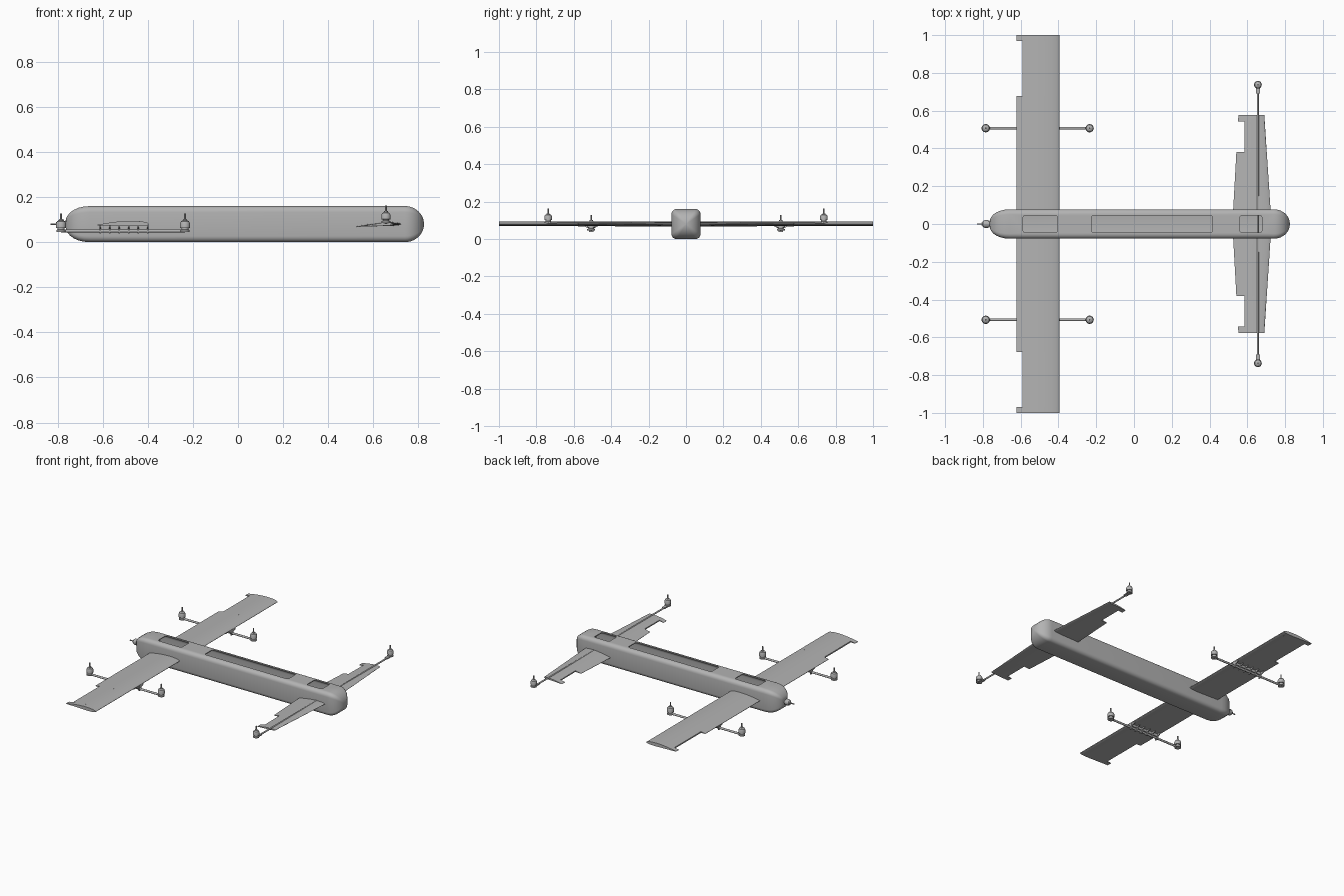
import bpy, bmesh, math
from mathutils import Vector, Matrix

if "Cube" in bpy.data.objects:
    bpy.data.objects.remove(bpy.data.objects["Cube"])

grey = bpy.data.materials.new("plain grey")
grey.use_nodes = True
COLOUR = (0.45, 0.45, 0.45, 1)
grey.diffuse_color = COLOUR
grey.node_tree.nodes["Principled BSDF"].inputs["Base Color"].default_value = COLOUR


def activate(ob):
    bpy.ops.object.select_all(action='DESELECT')
    ob.select_set(True)
    bpy.context.view_layer.objects.active = ob


def finish(name, bm, angle=35):
    bmesh.ops.recalc_face_normals(bm, faces=bm.faces)
    me = bpy.data.meshes.new(name)
    bm.to_mesh(me)
    bm.free()
    me.materials.append(grey)
    ob = bpy.data.objects.new(name, me)
    bpy.context.collection.objects.link(ob)
    activate(ob)
    bpy.ops.object.shade_smooth_by_angle(angle=math.radians(angle))
    return ob


def add_loft(bm, rings):
    """Skin a list of equal closed rings and cap both ends."""
    loops = [[bm.verts.new(p) for p in ring] for ring in rings]
    for a, b in zip(loops, loops[1:]):
        for i in range(len(a)):
            j = (i + 1) % len(a)
            bm.faces.new((a[i], a[j], b[j], b[i]))
    bm.faces.new(loops[0][::-1])
    bm.faces.new(loops[-1])


def loft(name, rings, angle=35):
    bm = bmesh.new()
    add_loft(bm, rings)
    return finish(name, bm, angle)


def lathe(name, profile, origin, axis=(0, 0, 1), sides=20):
    """Turn (radius, distance) pairs about an axis."""
    turn = Vector((0, 0, 1)).rotation_difference(Vector(axis))
    rings = []
    for r, d in profile:
        ring = []
        for k in range(sides):
            t = math.tau * k / sides
            ring.append(Vector(origin) + turn @ Vector((r * math.cos(t), r * math.sin(t), d)))
        rings.append(ring)
    return loft(name, rings)


def rod(name, a, b, r):
    d = Vector(b) - Vector(a)
    return lathe(name, [(r, 0), (r, d.length)], a, d, 12)


def box(name, lo, hi, round_vertical=0):
    bm = bmesh.new()
    lo, hi = Vector(lo), Vector(hi)
    bmesh.ops.create_cube(bm, size=1, matrix=Matrix.Translation((lo + hi) / 2) @ Matrix.Diagonal((*(hi - lo), 1)))
    if round_vertical:
        edges = [e for e in bm.edges if abs(e.verts[0].co.z - e.verts[1].co.z) > 0.001]
        bmesh.ops.bevel(bm, geom=edges, offset=round_vertical, segments=4, affect='EDGES', profile=0.5)
    return finish(name, bm)


# Fuselage: rounded square section shrinking at both ends
MID = 0.08
NOSE, NOSE_LENGTH = 0.74, 0.085


def section(x, s, inset=0):
    r, hy, hz = 0.027 * s, 0.078 * s - inset, MID * s - inset
    ring = []
    for k, (sy, sz) in enumerate(((1, 1), (-1, 1), (-1, -1), (1, -1))):
        for i in range(6):
            t = math.pi / 2 * (k + i / 5)
            ring.append((x, sy * (hy - r) + r * math.cos(t), MID + sz * (hz - r) + r * math.sin(t)))
    return ring


stations = [(-0.763, 0.3), (-0.757, 0.45), (-0.745, 0.64), (-0.728, 0.79), (-0.706, 0.91), (-0.682, 0.975), (-0.655, 1)]
for i in range(11):
    t = math.pi / 2 * i / 10.4
    stations.append((NOSE + NOSE_LENGTH * math.sin(t), math.cos(t)))
fuselage = loft("fuselage", [section(x, s) for x, s in stations], 50)

# Hollow inside and three open hatches on top
cutters = [loft("cavity_cutter", [section(x, 1, 0.006) for x in (-0.65, NOSE)])]
for x0, x1 in ((-0.587, -0.405), (-0.226, 0.416), (0.56, 0.677)):
    cutters.append(box("hatch_cutter", (x0, -0.045, 0.11), (x1, 0.045, 0.2), 0.012))
for cutter in cutters:
    activate(fuselage)
    mod = fuselage.modifiers.new("cut", 'BOOLEAN')
    mod.operation, mod.solver, mod.object = 'DIFFERENCE', 'EXACT', cutter
    bpy.ops.object.modifier_apply(modifier=mod.name)
    bpy.data.objects.remove(cutter)
activate(fuselage)
bpy.ops.object.shade_smooth_by_angle(angle=math.radians(40))


# Wing panels: cambered section from nose to tail, tail may be cut off short
def airfoil(y, lead, tail, z_lead, z_tail, cut=None, thick=0.1, camber=0.02):
    chord = lead - tail
    end = (lead - cut) / chord if cut is not None else 1
    steps = [end * (1 - math.cos(math.pi / 2 * i / 12)) for i in range(13)]

    def point(u, side):
        half = 5 * thick * (0.2969 * u ** 0.5 - 0.126 * u - 0.3516 * u**2 + 0.2843 * u**3 - 0.1015 * u**4) + 0.004 * u
        z = z_lead + (z_tail - z_lead) * u + chord * (4 * camber * u * (1 - u) + side * half)
        return (lead - chord * u, y, z)
    return [point(u, 1) for u in reversed(steps)] + [point(u, -1) for u in steps[1:]]


def wing(name, panels, side):
    bm = bmesh.new()
    for inner, outer in panels:
        add_loft(bm, [airfoil(side * inner[0], *inner[1:]), airfoil(side * outer[0], *outer[1:])])
    return finish(name, bm, 30)


def main_rib(y, cut=None):
    return (y, -0.395, -0.623, 0.08, 0.076, cut)


def fore_rib(y, cut=None):
    return (y, 0.728 - 0.066 * y, 0.521 + 0.055 * y, 0.08, 0.069, cut, 0.085)


# Motor: mounting foot, stator, bell and shaft
BELL = [(0.021, 0), (0.021, 0.009), (0.015, 0.011), (0.015, 0.017), (0.022, 0.018), (0.022, 0.038),
        (0.018, 0.047), (0.009, 0.052), (0.009, 0.056), (0.004, 0.057), (0.004, 0.083)]


def motor(name, origin, axis=(0, 0, 1), scale=1.0):
    return lathe(name, [(r * scale, d * scale) for r, d in BELL], origin, axis)


for side, label in ((1, "left"), (-1, "right")):
    wing(label + "_main_wing", [(main_rib(0.073), main_rib(0.678)),
                                (main_rib(0.678, -0.59), main_rib(0.968, -0.59)),
                                (main_rib(0.968), main_rib(1.0))], side)
    wing(label + "_fore_wing", [(fore_rib(0.073), fore_rib(0.38)),
                                (fore_rib(0.38, 0.585), fore_rib(0.542, 0.585)),
                                (fore_rib(0.542), fore_rib(0.577))], side)

    # Boom under the main wing with a motor at each end
    y = side * 0.507
    rod(label + "_boom", (-0.785, y, 0.05), (-0.235, y, 0.05), 0.007)
    for x, place in ((-0.785, "rear"), (-0.235, "front")):
        motor(f"{label}_{place}_motor", (x, y, 0.045))

    # Ribbed clamp holding the boom
    box(label + "_clamp_spine", (-0.615, y - 0.011, 0.056), (-0.397, y + 0.011, 0.078))
    bm = bmesh.new()
    for i in range(6):
        x = -0.611 + 0.042 * i
        outline = ((-0.037, 0.077), (-0.034, 0.066), (-0.014, 0.058), (-0.011, 0.038),
                   (0.011, 0.038), (0.014, 0.058), (0.034, 0.066), (0.037, 0.077))
        add_loft(bm, [[(x + dx, y + dy, z) for dy, z in outline] for dx in (-0.003, 0.003)])
    finish(label + "_clamp_ribs", bm)

    # Fore wing tip motor
    box(label + "_tip_mount", (0.645, min(side * 0.69, side * 0.745), 0.083),
        (0.667, max(side * 0.69, side * 0.745), 0.091))
    motor(label + "_tip_motor", (0.656, side * 0.737, 0.085), scale=0.93)

# Spar through the fore wing, and the pusher motor on the tail
rod("fore_wing_spar", (0.656, -0.737, 0.085), (0.656, 0.737, 0.085), 0.0055)
motor("pusher_motor", (-0.755, 0, MID), (-1, 0, 0), 0.92)
